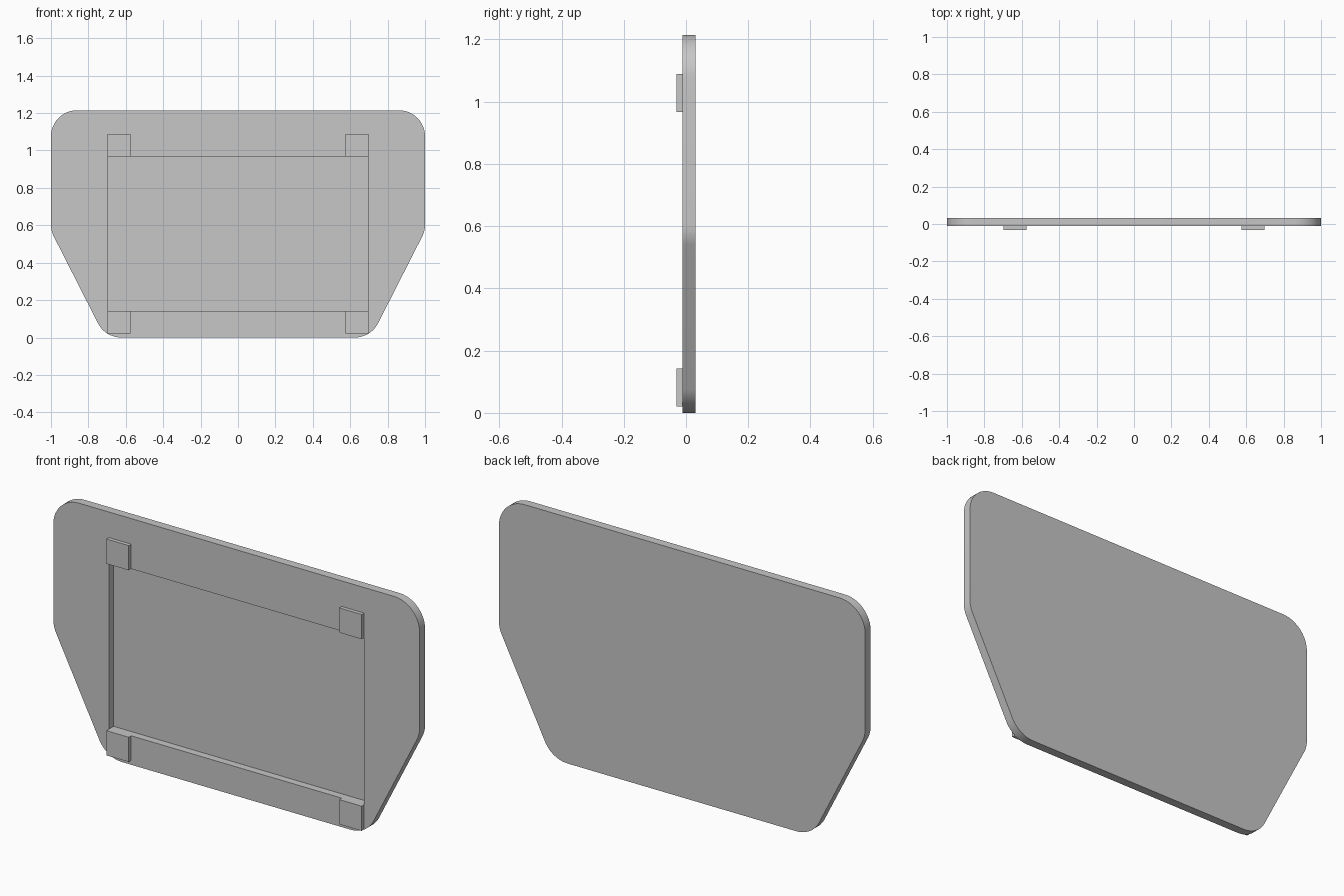
import bpy, bmesh, math
from mathutils import Vector

old = bpy.data.objects.get("Cube")
if old:
    bpy.data.objects.remove(old, do_unlink=True)

FRONT, BACK = -0.012, 0.031           # plate faces
FLOOR = 0.025                         # recess floor
HALF, LOW, HIGH = 0.697, 0.143, 0.967  # recess opening
PAD, PAD_FRONT = 0.122, -0.031

grey = bpy.data.materials.new("plain grey")
grey.use_nodes = True
colour = (0.57, 0.57, 0.57, 1)
grey.diffuse_color = colour
grey.node_tree.nodes["Principled BSDF"].inputs["Base Color"].default_value = colour


def add_object(name, bm):
    bmesh.ops.recalc_face_normals(bm, faces=bm.faces)
    mesh = bpy.data.meshes.new(name)
    bm.to_mesh(mesh)
    bm.free()
    mesh.materials.append(grey)
    obj = bpy.data.objects.new(name, mesh)
    bpy.context.collection.objects.link(obj)
    return obj


def prism(name, outline, y0, y1):
    """Extrude an x-z outline from y0 to y1."""
    bm = bmesh.new()
    face = bm.faces.new([bm.verts.new((x, y0, z)) for x, z in outline])
    out = bmesh.ops.extrude_face_region(bm, geom=[face])
    verts = [v for v in out["geom"] if isinstance(v, bmesh.types.BMVert)]
    bmesh.ops.translate(bm, verts=verts, vec=(0, y1 - y0, 0))
    # The starting cap is kept by the extrusion only if it is still linked
    if not face.is_valid:
        bmesh.ops.holes_fill(bm, edges=bm.edges)
    return add_object(name, bm)


def box(name, x0, x1, y0, y1, z0, z1):
    return prism(name, [(x0, z0), (x1, z0), (x1, z1), (x0, z1)], y0, y1)


def rounded(corners, radius, steps):
    """Replace each corner of a convex outline with an arc."""
    pts = [Vector(c) for c in corners]
    result = []
    for i, p in enumerate(pts):
        a = (pts[i - 1] - p).normalized()
        b = (pts[(i + 1) % len(pts)] - p).normalized()
        half = a.angle(b) / 2
        centre = p + (a + b).normalized() * radius / math.sin(half)
        start = (p + a * radius / math.tan(half) - centre).normalized()
        end = (p + b * radius / math.tan(half) - centre).normalized()
        for k in range(steps + 1):
            result.append(centre + start.slerp(end, k / steps) * radius)
    return result


# Six-sided plate with rounded corners
right = [(0.71, 0), (1, 0.57), (1, 1.215)]
corners = right + [(-x, z) for x, z in reversed(right)]
plate = prism("back_plate", rounded(corners, 0.14, 12), FRONT, BACK)

# Shallow rectangular recess in the front
cutter = box("recess_cutter", -HALF, HALF, FRONT - 0.1, FLOOR, LOW, HIGH)
cutter.hide_render = True
cut = plate.modifiers.new("recess", "BOOLEAN")
cut.operation = "DIFFERENCE"
cut.solver = "EXACT"
cut.object = cutter
bpy.ops.object.select_all(action="DESELECT")
bpy.context.view_layer.objects.active = plate
plate.select_set(True)
bpy.ops.object.modifier_apply(modifier=cut.name)
bpy.data.objects.remove(cutter, do_unlink=True)
bpy.ops.object.shade_smooth_by_angle(angle=math.radians(20))

# Square mounting pads above and below the recess corners
for side, x0 in (("right", -HALF), ("left", HALF - PAD)):
    for level, z0 in (("lower", LOW - PAD), ("upper", HIGH)):
        box(f"{level}_{side}_pad", x0, x0 + PAD, PAD_FRONT, FRONT, z0, z0 + PAD)
